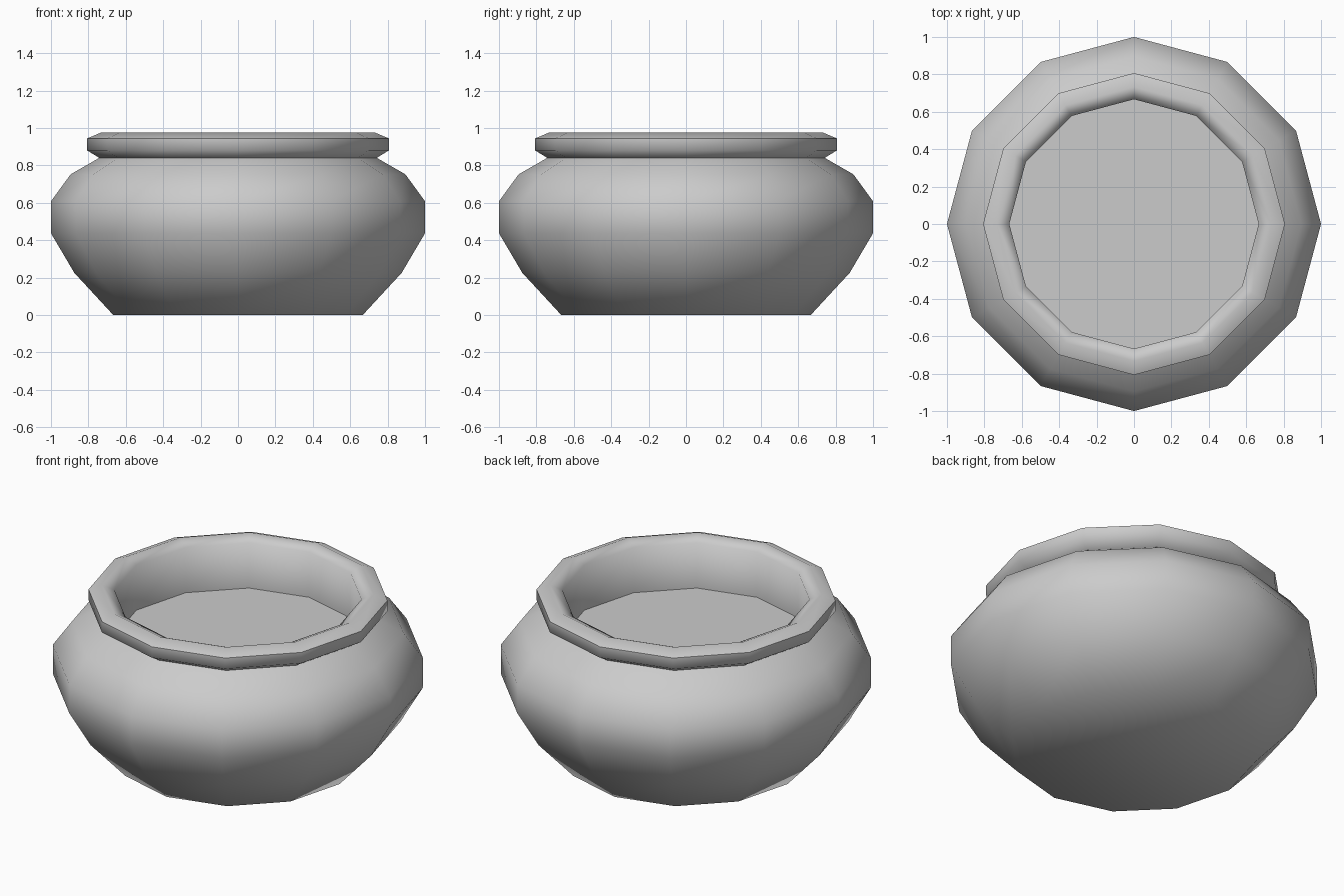
import bpy, bmesh, math

if "Cube" in bpy.data.objects:
    bpy.data.objects.remove(bpy.data.objects["Cube"])

SIDES = 12


def lathe(name, profile):
    """Spin an (r, z) profile into a 12-sided shell, capping both ends."""
    bm = bmesh.new()
    rings = []
    for r, z in profile:
        rings.append([bm.verts.new((r * math.cos(2 * math.pi * i / SIDES),
                                    r * math.sin(2 * math.pi * i / SIDES), z))
                      for i in range(SIDES)])
    for lo, hi in zip(rings, rings[1:]):
        for i in range(SIDES):
            j = (i + 1) % SIDES
            bm.faces.new((lo[i], lo[j], hi[j], hi[i]))
    bm.faces.new(list(reversed(rings[0])))
    bm.faces.new(rings[-1])
    mesh = bpy.data.meshes.new(name)
    bm.to_mesh(mesh)
    bm.free()
    obj = bpy.data.objects.new(name, mesh)
    bpy.context.collection.objects.link(obj)
    bpy.ops.object.select_all(action='DESELECT')
    obj.select_set(True)
    bpy.context.view_layer.objects.active = obj
    bpy.ops.object.shade_smooth_by_angle(angle=math.radians(65))
    return obj


# Pot: base, belly, shoulder, rolled rim, inner wall and the flat fill inside
lathe("pot", [
    (0.667, 0.0), (0.875, 0.225), (1.0, 0.437), (1.0, 0.608),
    (0.895, 0.752), (0.742, 0.84),
    (0.807, 0.88), (0.807, 0.944), (0.733, 0.975), (0.667, 0.944),
    (0.667, 0.675),
])
